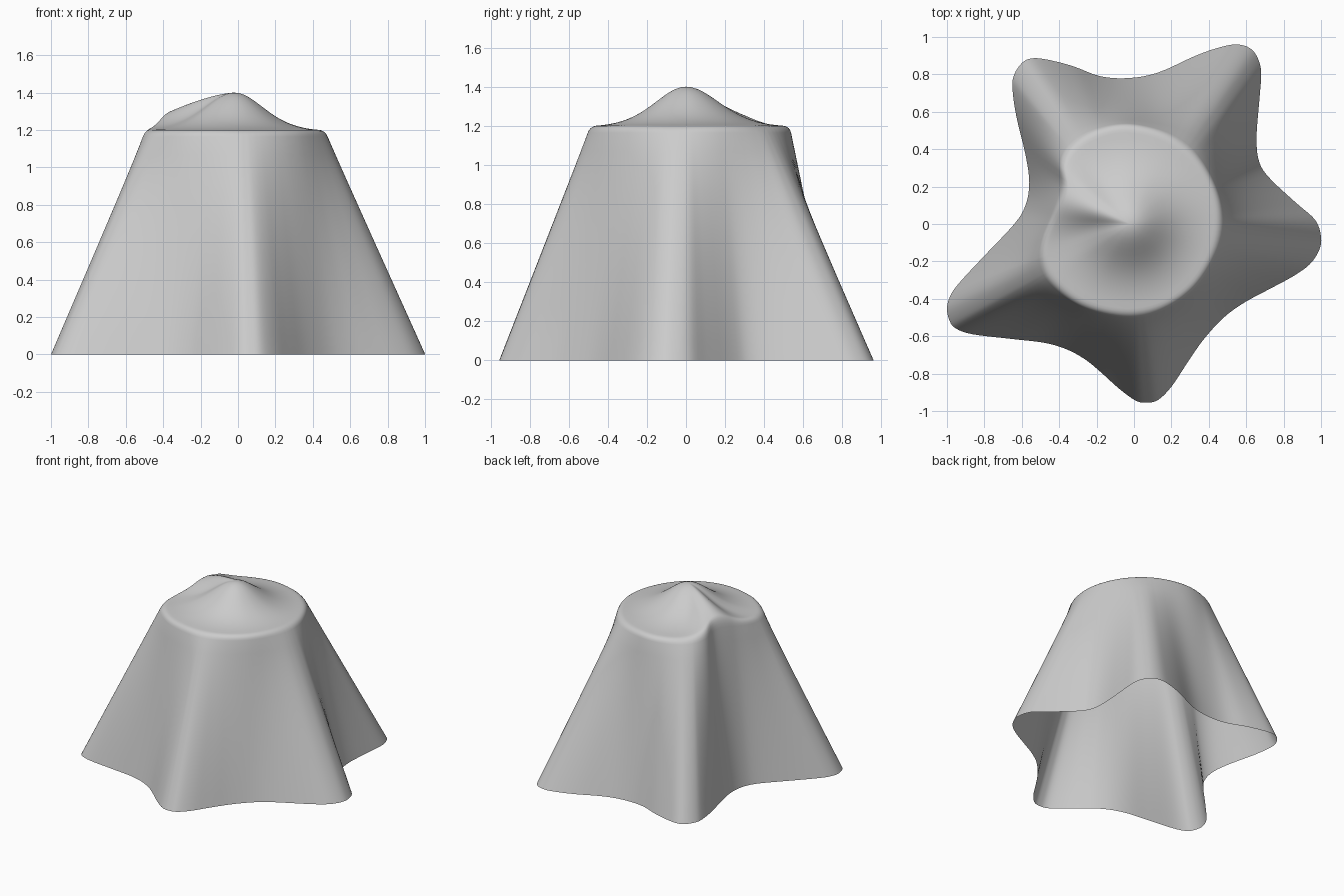
import bpy, bmesh, math
from mathutils import Vector

if "Cube" in bpy.data.objects:
    bpy.data.objects.remove(bpy.data.objects["Cube"])

# Wavy star-shaped hem, counterclockwise from the right tip
HEM = [(1.0, -.07), (.97, .02), (.87, .11), (.73, .24), (.67, .33), (.655, .46), (.67, .66),
       (.68, .81), (.66, .89), (.62, .94), (.55, .96), (.46, .945), (.33, .90), (.13, .81),
       (-.03, .78), (-.18, .79), (-.33, .845), (-.47, .88), (-.55, .885), (-.6, .86), (-.64, .80),
       (-.65, .73), (-.63, .58), (-.58, .37), (-.56, .22), (-.58, .1), (-.64, 0), (-.80, -.17),
       (-.93, -.31), (-.98, -.38), (-1.0, -.45), (-.985, -.52), (-.95, -.56), (-.86, -.59),
       (-.65, -.615), (-.48, -.635), (-.36, -.67), (-.26, -.725), (-.18, -.79), (-.08, -.88),
       (.01, -.945), (.07, -.955), (.13, -.94), (.20, -.87), (.28, -.75), (.37, -.62), (.48, -.5),
       (.59, -.42), (.72, -.35), (.85, -.28), (.94, -.215), (.99, -.14)]
# Upper rim, dented on the left
RIM = [(.465, .03), (.43, .2), (.33, .36), (.17, .48), (-.03, .53), (-.2, .5), (-.33, .42),
       (-.39, .32), (-.38, .2), (-.43, .06), (-.485, -.08), (-.49, -.2), (-.43, -.32),
       (-.27, -.44), (-.05, -.49), (.15, -.455), (.32, -.34), (.43, -.16)]


def smooth_loop(pts, steps):
    """Closed Catmull-Rom curve through the points."""
    p = [Vector(q) for q in pts]
    n, out = len(p), []
    for i in range(n):
        a, b, c, d = p[i - 1], p[i], p[(i + 1) % n], p[(i + 2) % n]
        for k in range(steps):
            t = k / steps
            out.append(.5 * (2 * b + (c - a) * t + (2 * a - 5 * b + 4 * c - d) * t * t
                             + (3 * b - a - 3 * c + d) * t ** 3))
    return out


def angle(v):
    return math.atan2(v.y, v.x)


def radius_at(loop, ang):
    """Radius of a closed loop in the given direction from the centre."""
    d = Vector((math.cos(ang), math.sin(ang)))
    for a, b in zip(loop, loop[1:] + loop[:1]):
        ca, cb = d.cross(a), d.cross(b)
        if ca <= 0 < cb and d.dot(a) > 0:
            return a.lerp(b, -ca / (cb - ca)).dot(d)
    return .48


hem = smooth_loop(HEM, 4)
rim = smooth_loop(RIM, 6)
PEAK = Vector((-.02, 0, 1.4))


def column(h):
    """Points from just off the peak, over the rounded rim, down to the hem."""
    ang = angle(h)
    r = radius_at(rim, ang)
    diff = (math.degrees(ang) - 158 + 180) % 360 - 180
    w = math.exp(-(diff / 22) ** 2)
    corner = Vector((r * math.cos(ang), r * math.sin(ang), 1.2 + .085 * w))
    foot = Vector((h.x, h.y, 0))

    def cap(t):
        bell = .6 * math.exp(-(t / .38) ** 2) * (1 - t ** 4) + .4 * math.cos(math.pi * t / 2) ** 2
        f = bell * (1 - w) + (1 - t ** 1.5) * w
        q = PEAK.lerp(corner, t)
        q.z = corner.z + (PEAK.z - corner.z) * f
        return q

    pts = [cap(.05 + .87 * i / 15) for i in range(16)]
    a, b = pts[-1], corner.lerp(foot, .03 + .03 * w)
    for k in range(1, 6):
        t = k / 5
        pts.append(a * (1 - t) ** 2 + corner * 2 * t * (1 - t) + b * t * t)
    return pts + [b.lerp(foot, k / 12) for k in range(1, 13)]


# Draped shell: one open surface
bm = bmesh.new()
cols = [[bm.verts.new(p) for p in column(h)] for h in hem]
top = bm.verts.new(PEAK)
for c, d in zip(cols, cols[1:] + cols[:1]):
    bm.faces.new((top, c[0], d[0]))
    for i in range(len(c) - 1):
        bm.faces.new((c[i], c[i + 1], d[i + 1], d[i]))
bmesh.ops.recalc_face_normals(bm, faces=bm.faces)
mesh = bpy.data.meshes.new("draped_cloth")
bm.to_mesh(mesh)
bm.free()
for f in mesh.polygons:
    f.use_smooth = True
cloth = bpy.data.objects.new("draped_cloth", mesh)
bpy.context.collection.objects.link(cloth)
